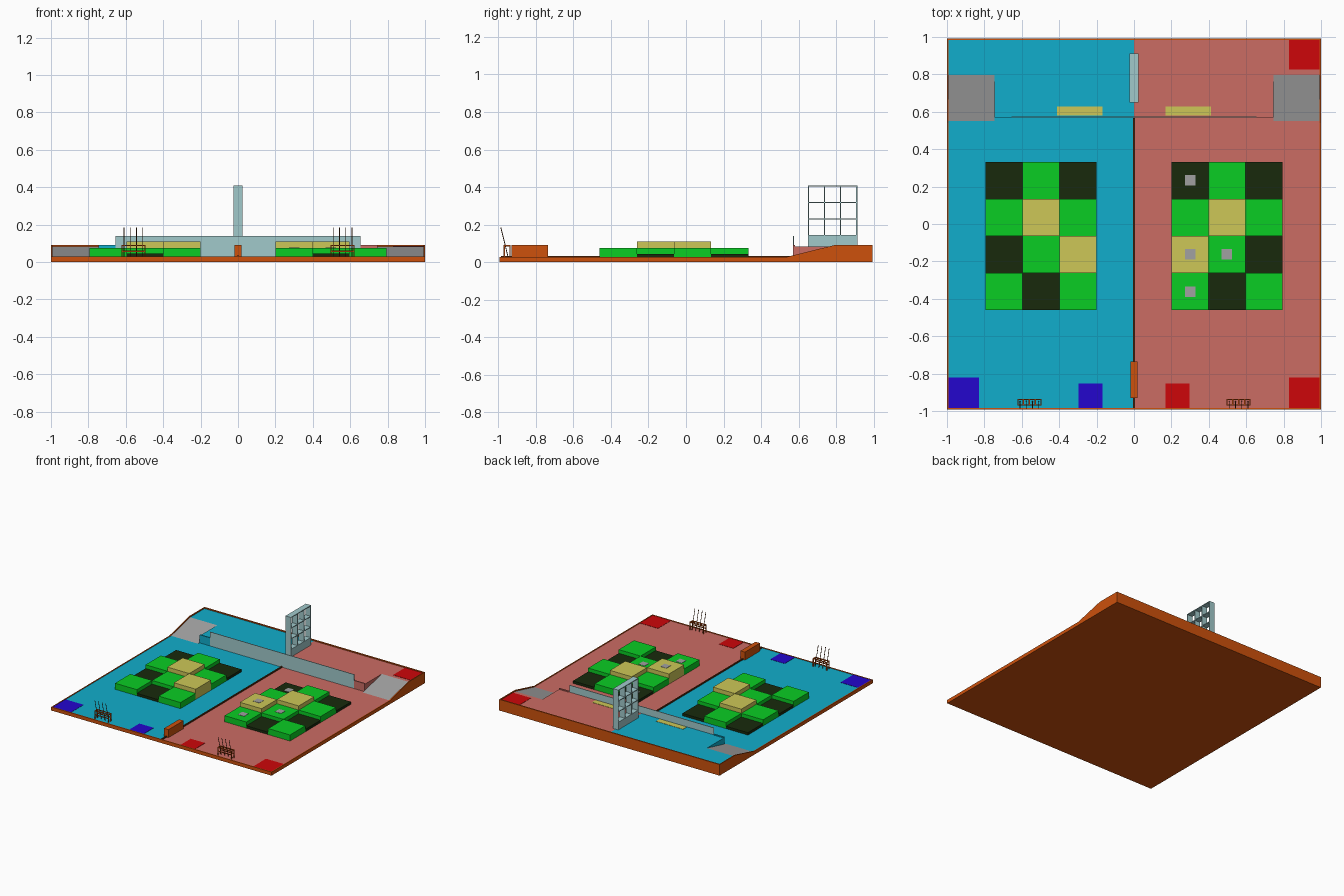
import bpy, bmesh
from mathutils import Vector

if "Cube" in bpy.data.objects:
    bpy.data.objects.remove(bpy.data.objects["Cube"])


def mat(name, r, g, b):
    m = bpy.data.materials.new(name)
    m.diffuse_color = [(c / 255) ** 2.2 for c in (r, g, b)] + [1]
    m.use_nodes = True
    m.node_tree.nodes["Principled BSDF"].inputs["Base Color"].default_value = m.diffuse_color
    return m


ORANGE = mat("orange", 204, 82, 20)
BLUE = mat("floor_blue", 24, 172, 203)
RED = mat("floor_red", 202, 108, 100)
PAD_BLUE = mat("pad_blue", 40, 14, 204)
PAD_RED = mat("pad_red", 204, 14, 18)
GREEN = mat("green", 18, 204, 40)
DARK = mat("dark_green", 30, 46, 20)
YELLOW = mat("yellow", 204, 198, 88)
TEAL = mat("pale_teal", 160, 200, 202)
BROWN = mat("brown", 95, 50, 22)
GREY = mat("grey", 160, 160, 160)


def finish(name, bm, m):
    bmesh.ops.recalc_face_normals(bm, faces=bm.faces)
    me = bpy.data.meshes.new(name)
    bm.to_mesh(me)
    bm.free()
    me.materials.append(m)
    ob = bpy.data.objects.new(name, me)
    bpy.context.collection.objects.link(ob)
    return ob


def add_box(bm, x0, x1, y0, y1, z0, z1):
    vs = bmesh.ops.create_cube(bm, size=1)["verts"]
    for v in vs:
        v.co = Vector((x1 if v.co.x > 0 else x0,
                       y1 if v.co.y > 0 else y0,
                       z1 if v.co.z > 0 else z0))


def boxes(name, m, *dims):
    bm = bmesh.new()
    for d in dims:
        add_box(bm, *d)
    return finish(name, bm, m)


def side_profile(name, m, pts, x0, x1):
    """Extrude a (y, z) outline along x."""
    bm = bmesh.new()
    f = bm.faces.new([bm.verts.new((x0, y, z)) for y, z in pts])
    ext = bmesh.ops.extrude_face_region(bm, geom=[f])["geom"]
    bmesh.ops.translate(bm, vec=(x1 - x0, 0, 0),
                        verts=[v for v in ext if isinstance(v, bmesh.types.BMVert)])
    return finish(name, bm, m)


def rod(bm, a, b, r):
    a, b = Vector(a), Vector(b)
    d = b - a
    vs = bmesh.ops.create_cone(bm, cap_ends=True, segments=6, radius1=r,
                               radius2=r, depth=d.length)["verts"]
    q = d.to_track_quat('Z', 'Y')
    for v in vs:
        v.co = q @ v.co + (a + b) / 2


def span(s, a, b):
    """x range a..b mirrored to side s."""
    return (a, b) if s > 0 else (-b, -a)


Y = 0.993      # half depth
F = 0.025      # lower floor height
P = 0.083      # rear platform height
R = 0.091      # rear rim height

# Base slab, rims and centre divider
boxes("base_slab", ORANGE, (-1, 1, -Y, Y, 0, 0.02))
boxes("end_rims", ORANGE, (-1, 1, Y - 0.01, Y, 0.02, R),
      (-1, 1, -Y, -Y + 0.008, 0.02, 0.029))
boxes("centre_divider", BROWN, (-0.005, 0.005, -Y + 0.008, 0.568, F, 0.034))
boxes("front_centre_block", ORANGE, (-0.02, 0.02, -0.93, -0.735, F, R))

heights = {"D": (0.045, DARK), "G": (0.075, GREEN), "Y": (0.109, YELLOW)}
rows = ["DGD", "GYG", "YGD", "GDG"]
C = 0.198

for s, side, floor, pad in ((-1, "left", BLUE, PAD_BLUE), (1, "right", RED, PAD_RED)):
    # Floor, rear platform and ramp
    boxes(side + "_floor", floor, (*span(s, 0, 0.992), -Y + 0.008, Y - 0.01, 0.019, F))
    boxes(side + "_platform", floor,
          (*span(s, 0, 0.747), 0.575, Y - 0.01, F, P),
          (*span(s, 0.747, 0.992), 0.797, Y - 0.01, F, P))
    side_profile(side + "_ramp", GREY, [(0.55, F), (0.797, F), (0.797, P)],
                 *span(s, 0.747, 0.992))
    side_profile(side + "_rim", ORANGE,
                 [(-Y, 0), (Y, 0), (Y, R), (0.79, R), (0.54, 0.029), (-Y, 0.029)],
                 *span(s, 0.992, 1))

    # Stepped planting blocks
    for i, row in enumerate(rows):
        for j, key in enumerate(row):
            h, m = heights[key]
            y1 = 0.332 - i * C
            boxes(f"{side}_block_{i}_{j}", m,
                  (*span(s, 0.2 + j * C, 0.2 + (j + 1) * C), y1 - C, y1, F, h))

    # Coloured pads
    pads = [(0.828, 0.992, -0.985, -0.82, F), (0.168, 0.298, -0.985, -0.853, F)]
    if s > 0:
        pads.append((0.828, 0.992, 0.827, 0.983, P))
    boxes(side + "_start_pads", pad,
          *[(*span(s, a, b), y0, y1, z, z + 0.002) for a, b, y0, y1, z in pads])
    boxes(side + "_platform_patch", YELLOW,
          (*span(s, 0.168, 0.413), 0.58, 0.628, P, P + 0.002))

    # Rod stand: posts and rails, with leaning thin rods
    a, b = 0.495, 0.623
    bars = []
    for y in (-0.968, -0.938):
        for x in (a, b - 0.006):
            bars.append((*span(s, x, x + 0.006), y - 0.003, y + 0.003, F, R))
        for z in (0.055, R - 0.006):
            bars.append((*span(s, a, b), y - 0.003, y + 0.003, z, z + 0.006))
    for x in (a, 0.525, 0.557, 0.589, b - 0.006):
        bars.append((*span(s, x, x + 0.006), -0.968, -0.938, R - 0.006, R))
    boxes(side + "_rod_stand", ORANGE, *bars)
    bm = bmesh.new()
    for k in range(4):
        x = s * (0.51 + k * 0.033)
        rod(bm, (x, -0.947, F), (x, -0.965, 0.1), 0.0022)
        rod(bm, (x, -0.965, 0.1), (x, -0.986, 0.184), 0.0022)
    finish(side + "_leaning_rods", bm, BROWN)

# Small grey markers on the right blocks
boxes("block_markers", GREY,
      *[(x - 0.028, x + 0.028, y - 0.028, y + 0.028, z, z + 0.002)
        for x, y, z in ((0.3, 0.233, 0.045), (0.3, -0.163, 0.109),
                        (0.497, -0.163, 0.075), (0.3, -0.361, 0.075))])

# Fence along the platform edge, and platform lip
boxes("fence_panel", TEAL, (-0.655, 0.655, 0.57, 0.575, F, 0.14))
for s, side, floor in ((-1, "left", BLUE), (1, "right", RED)):
    boxes(side + "_platform_lip", floor, (*span(s, 0.655, 0.747), 0.57, 0.58, F, R))

# Central shelf rack: solid foot with a 3 x 3 grid of open cells
y0, y1, z0, z1, t = 0.65, 0.912, 0.14, 0.409, 0.006
grid = [(-0.024, 0.024, y0, y1, P, z0)]
for k in range(4):
    y = y0 + k * (y1 - y0 - t) / 3
    z = z0 + k * (z1 - z0 - t) / 3
    grid.append((-0.024, 0.024, y, y + t, z0, z1))
    grid.append((-0.024, 0.024, y0, y1, z, z + t))
boxes("shelf_rack", TEAL, *grid)
